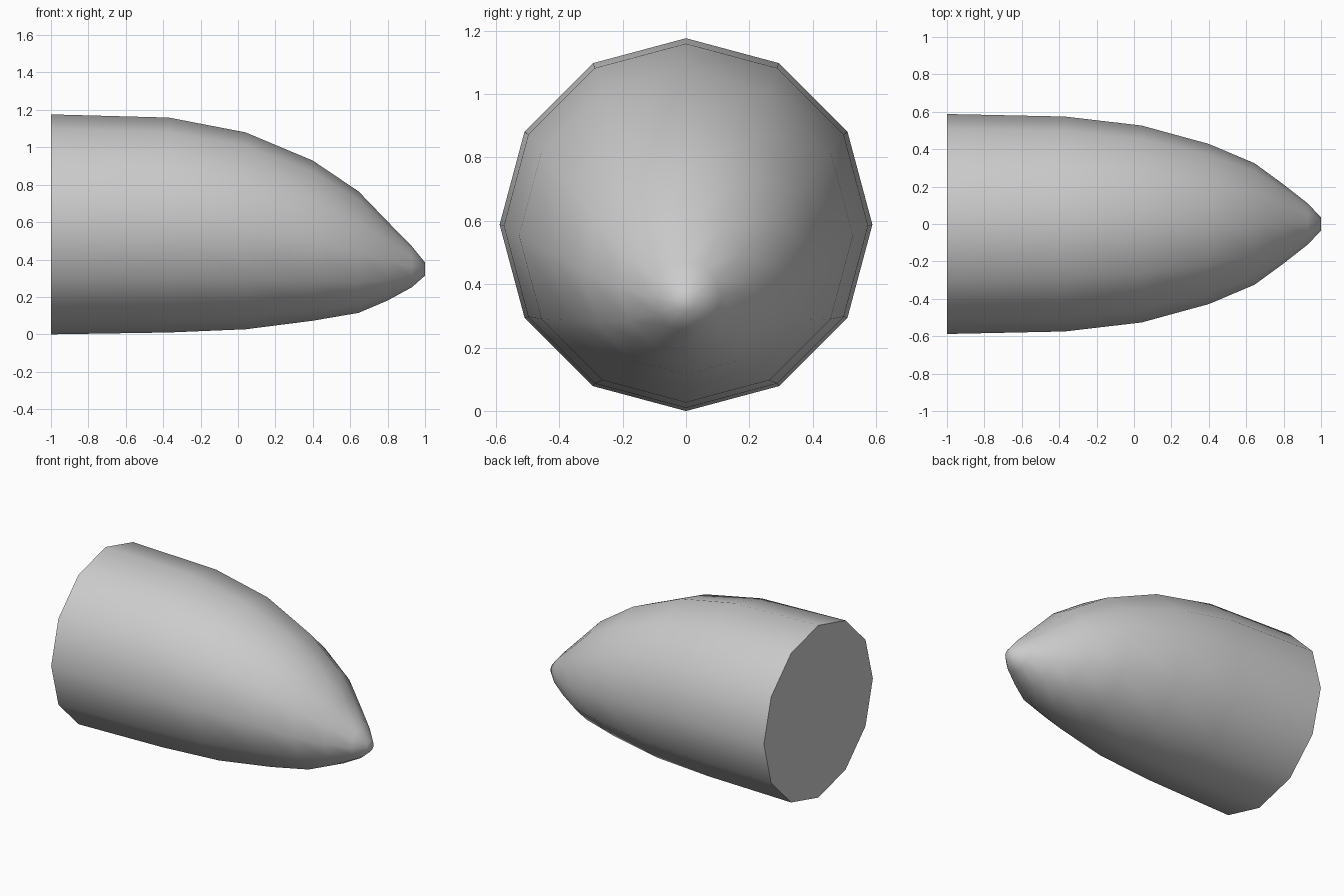
import bpy, bmesh, math

if "Cube" in bpy.data.objects:
    bpy.data.objects.remove(bpy.data.objects["Cube"])

SIDES = 12

# Cross-sections along the nose: x, bottom z, top z
sections = [
    (-1.00, 0.000, 1.176),
    (-0.37, 0.010, 1.159),
    (0.04, 0.027, 1.080),
    (0.40, 0.073, 0.929),
    (0.645, 0.115, 0.764),
    (0.80, 0.181, 0.603),
    (0.93, 0.252, 0.470),
    (1.00, 0.314, 0.384),
]


def ring(bm, x, low, high):
    r, mid = (high - low) / 2, (high + low) / 2
    angles = [2 * math.pi * i / SIDES for i in range(SIDES)]
    return [bm.verts.new((x, r * math.cos(a), mid + r * math.sin(a))) for a in angles]


# Drooping nose cone lofted through the rings
bm = bmesh.new()
rings = [ring(bm, *s) for s in sections]
for a, b in zip(rings, rings[1:]):
    for i in range(SIDES):
        j = (i + 1) % SIDES
        bm.faces.new((a[i], a[j], b[j], b[i]))

# Flat rear face and small blunt tip
bm.faces.new(rings[0])
bm.faces.new(rings[-1])
bmesh.ops.recalc_face_normals(bm, faces=bm.faces)

mesh = bpy.data.meshes.new("nose_cone")
bm.to_mesh(mesh)
bm.free()
nose = bpy.data.objects.new("nose_cone", mesh)
bpy.context.collection.objects.link(nose)

# Smooth skin, sharp rear rim
bpy.context.view_layer.objects.active = nose
nose.select_set(True)
bpy.ops.object.shade_smooth_by_angle(angle=math.radians(60))
